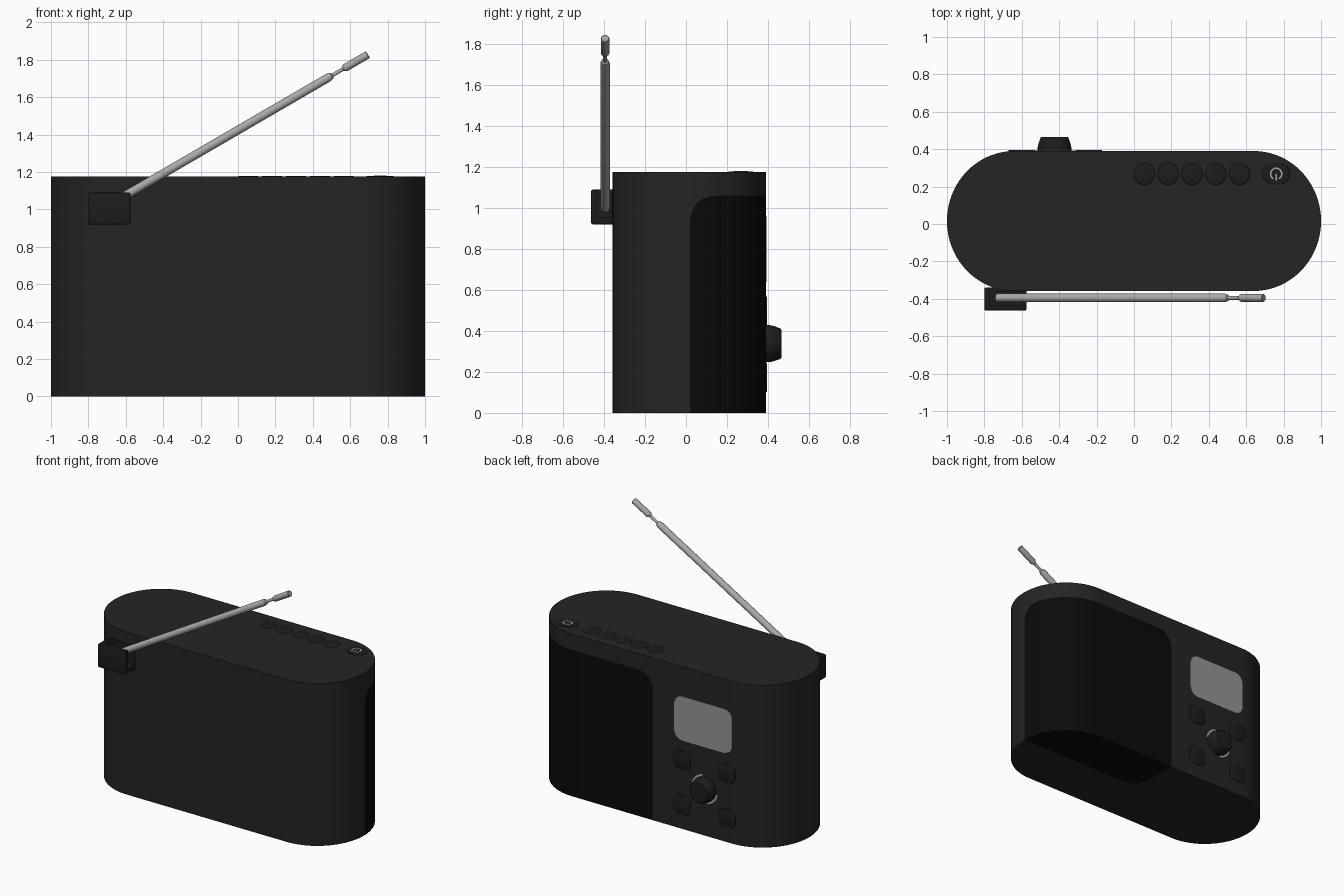
import bpy, bmesh, math
from mathutils import Matrix, Vector

if "Cube" in bpy.data.objects:
    bpy.data.objects.remove(bpy.data.objects["Cube"])


def mat(name, v):
    m = bpy.data.materials.new(name)
    m.diffuse_color = (v, v, v, 1)
    m.use_nodes = True
    m.node_tree.nodes["Principled BSDF"].inputs["Base Color"].default_value = m.diffuse_color
    return m


BLACK, MESH = mat("casing_black", 0.018), mat("grille_black", 0.003)
KEY, SILVER = mat("key_black", 0.012), mat("silver", 0.4)
GLASS = mat("display_grey", 0.3)

UP = Matrix.Identity(4)
# local x, y, z -> world -x, z, y (for parts on the control face)
FACE = Matrix(((-1, 0, 0, 0), (0, 0, 1, 0), (0, 1, 0, 0), (0, 0, 0, 1)))


def finish(name, bm, m, matrix=UP):
    bmesh.ops.recalc_face_normals(bm, faces=bm.faces)
    bm.transform(matrix)
    me = bpy.data.meshes.new(name)
    bm.to_mesh(me)
    bm.free()
    ob = bpy.data.objects.new(name, me)
    bpy.context.collection.objects.link(ob)
    me.materials.append(m)
    smooth(ob)
    return ob


def select(ob):
    bpy.ops.object.select_all(action='DESELECT')
    ob.select_set(True)
    bpy.context.view_layer.objects.active = ob


def smooth(ob):
    select(ob)
    bpy.ops.object.shade_smooth_by_angle(angle=math.radians(35))


def prism(name, pts, z0, z1, m, bevel=0.0, seg=3, matrix=UP, both=False):
    bm = bmesh.new()
    lo = [bm.verts.new((x, y, z0)) for x, y in pts]
    hi = [bm.verts.new((x, y, z1)) for x, y in pts]
    n = len(pts)
    caps = [bm.faces.new(hi)]
    low = bm.faces.new(lo[::-1])
    if both:
        caps.append(low)
    for i in range(n):
        j = (i + 1) % n
        bm.faces.new((lo[i], lo[j], hi[j], hi[i]))
    if bevel:
        bmesh.ops.bevel(bm, geom=[e for f in caps for e in f.edges], offset=bevel,
                        segments=seg, profile=0.5, affect='EDGES')
    return finish(name, bm, m, matrix)


def oval(rx, ry, power=2.0, n=32):
    pts = []
    for i in range(n):
        c, s = math.cos(math.tau * i / n), math.sin(math.tau * i / n)
        pts.append((rx * math.copysign(abs(c) ** (2 / power), c),
                    ry * math.copysign(abs(s) ** (2 / power), s)))
    return pts


def round_rect(hx, hy, rx, ry=None, n=8):
    ry = ry or rx
    pts = []
    for k, (sx, sy) in enumerate(((1, 1), (-1, 1), (-1, -1), (1, -1))):
        for i in range(n + 1):
            a = math.pi / 2 * (k + i / n)
            p = (sx * (hx - rx) + rx * math.cos(a), sy * (hy - ry) + ry * math.sin(a))
            if not pts or (Vector(p) - Vector(pts[-1])).length > 1e-4:
                pts.append(p)
    if (Vector(pts[0]) - Vector(pts[-1])).length < 1e-4:
        pts.pop()
    return pts


def arc_band(r0, r1, a0, a1, n=12):
    ang = [math.radians(a0 + (a1 - a0) * i / n) for i in range(n + 1)]
    return ([(r1 * math.cos(a), r1 * math.sin(a)) for a in ang] +
            [(r0 * math.cos(a), r0 * math.sin(a)) for a in reversed(ang)])


def box(name, lo, hi, m, bevel=0.0, seg=3):
    bm = bmesh.new()
    bmesh.ops.create_cube(bm, size=1)
    for v in bm.verts:
        v.co = [(a + b) / 2 + c * (b - a) for a, b, c in zip(lo, hi, v.co)]
    if bevel:
        bmesh.ops.bevel(bm, geom=bm.edges[:], offset=bevel, segments=seg,
                        profile=0.5, affect='EDGES')
    return finish(name, bm, m)


def boolean(ob, cutter, op):
    md = ob.modifiers.new("cut", 'BOOLEAN')
    md.object, md.operation, md.solver = cutter, op, 'EXACT'
    # must come before the smoothing step
    while ob.modifiers[0] != md:
        select(ob)
        bpy.ops.object.modifier_move_to_index(modifier=md.name, index=0)
    select(ob)
    bpy.ops.object.modifier_apply(modifier=md.name)
    smooth(ob)


def lathe(name, profile, m, matrix=UP, n=24):
    bm = bmesh.new()
    rings = [[bm.verts.new((r * math.cos(math.tau * i / n), r * math.sin(math.tau * i / n), z))
              for i in range(n)] for r, z in profile]
    for a, b in zip(rings, rings[1:]):
        for i in range(n):
            j = (i + 1) % n
            bm.faces.new((a[i], a[j], b[j], b[i]))
    bm.faces.new(rings[0][::-1])
    bm.faces.new(rings[-1])
    return finish(name, bm, m, matrix)


def at_face(x, z, y=0.0):
    return Matrix.Translation((x, y, z)) @ FACE


# Casing and wrap-around speaker grille, split by one rounded block
plan = round_rect(1.0, 0.374, 0.36, 0.3735, n=20)
shift = Matrix.Translation((0, 0.016, 0))
body = prism("casing", plan, 0, 1.175, BLACK, 0.05, 6, shift, both=True)
grille = prism("speaker_grille", plan, 0, 1.175, MESH, 0.05, 6, shift, both=True)
block = box("grille_cutter", (-0.01, 0.02, -0.09), (1.4, 0.8, 1.06), MESH, 0.12, 6)
block.hide_render = True
boolean(body, block, 'DIFFERENCE')
boolean(grille, block, 'INTERSECT')
bpy.data.objects.remove(block)

# Display window
prism("display", round_rect(0.232, 0.16, 0.06), 0.37, 0.392, GLASS, 0.002, 1,
      at_face(-0.412, 0.80))

# Four keys around the dial
for i, sx in enumerate((-1, 1)):
    for j, sz in enumerate((-1, 1)):
        where = at_face(-0.42 + 0.18 * sx, 0.335 + 0.163 * sz)
        prism(f"face_key_{i}{j}", oval(0.07, 0.07, 2.8), 0.37, 0.396, KEY, 0.008, 3, where)

# Tuning dial with two silver arcs behind it
dial = at_face(-0.425, 0.338)
lathe("tuning_dial", [(0.09, 0.37), (0.09, 0.41), (0.087, 0.425), (0.075, 0.46),
                      (0.07, 0.465)], KEY, dial, 40)
for i, a in enumerate((100, 280)):
    prism(f"dial_arc_{i}", arc_band(0.085, 0.105, a, a + 70), 0.37, 0.393, SILVER, matrix=dial)

# Top preset keys and power key
for i in range(5):
    prism(f"preset_key_{i}", oval(0.057, 0.06), 1.15, 1.179, KEY, 0.008, 3,
          Matrix.Translation((0.056 + 0.127 * i, 0.268, 0)))
power = Matrix.Translation((0.76, 0.268, 0))
prism("power_key", oval(0.076, 0.06), 1.15, 1.179, KEY, 0.008, 3, power)
prism("power_mark_arc", arc_band(0.026, 0.034, -60, 240, 20), 1.17, 1.18, SILVER, matrix=power)
prism("power_mark_bar", [(-0.004, -0.035), (0.004, -0.035), (0.004, 0), (-0.004, 0)],
      1.17, 1.18, SILVER, matrix=power)

# Antenna bracket, hollowed for the rod
mount = box("antenna_bracket", (-0.8, -0.463, 0.92), (-0.575, -0.34, 1.09), KEY, 0.008, 2)
slot = box("bracket_cutter", (-0.77, -0.435, 0.955), (-0.4, -0.362, 1.3), KEY)
slot.hide_render = True
boolean(mount, slot, 'DIFFERENCE')
bpy.data.objects.remove(slot)

# Telescopic antenna along a slanted axis
start, end = Vector((-0.73, -0.395, 1.0)), Vector((0.695, -0.395, 1.828))
axis = end - start
L = axis.length
lean = Matrix.Translation(start) @ axis.to_track_quat('Z', 'Y').to_matrix().to_4x4()
lathe("antenna_rod", [(0.018, -0.004), (0.023, 0), (0.023, L - 0.245), (0.018, L - 0.225),
                      (0.010, L - 0.22), (0.010, L - 0.155), (0.019, L - 0.145),
                      (0.021, L - 0.14), (0.021, L - 0.004), (0.017, L)], SILVER, lean)
